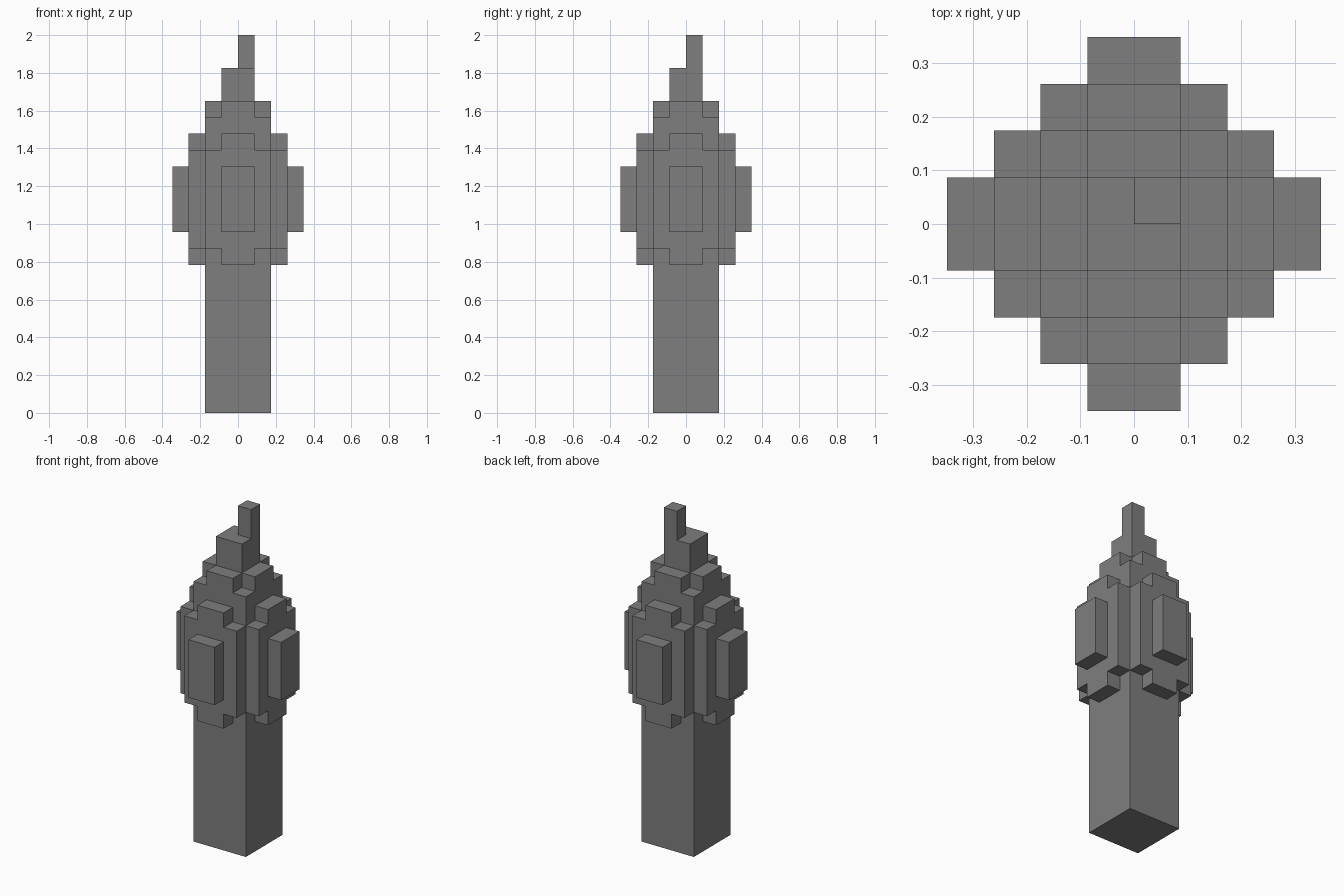
import bpy
import bmesh
from mathutils import Vector
from itertools import product

if "Cube" in bpy.data.objects:
    bpy.data.objects.remove(bpy.data.objects["Cube"], do_unlink=True)

U = 2 / 23  # one block of the model

grey = bpy.data.materials.new("stone_grey")
grey.use_nodes = True
colour = (0.21, 0.21, 0.21, 1)
grey.diffuse_color = colour
grey.node_tree.nodes["Principled BSDF"].inputs["Base Color"].default_value = colour


def box(x0, x1, y0, y1, z0, z1):
    """Set of block cells filling a box."""
    return set(product(range(x0, x1), range(y0, y1), range(z0, z1)))


def turned(cells, quarter):
    """Rotate cells about the vertical axis in quarter turns."""
    for _ in range(quarter):
        cells = {(-y - 1, x, z) for x, y, z in cells}
    return cells


# Square post with a cross-shaped shoulder on top
post = box(-2, 2, -2, 2, 0, 18) | box(-2, 2, -1, 1, 18, 19) | box(-1, 1, -2, 2, 18, 19)
# Spire: narrow block with an off-centre tip
spire = box(-1, 1, -1, 1, 19, 21) | box(0, 1, 0, 1, 21, 23)
# Side panel: notched slab with a raised plate
panel = box(-2, 2, -3, -2, 10, 16) | box(-1, 1, -3, -2, 9, 17) | box(-1, 1, -4, -3, 11, 15)

parts = {"post": post, "spire": spire}
for turn, side in enumerate(("front", "left", "back", "right")):
    parts[side + "_panel"] = turned(panel, turn)
solid = set().union(*parts.values())


def build(name, cells):
    """Skin the cells, leaving out faces buried inside the model."""
    bm = bmesh.new()
    for cell in cells:
        centre = Vector(cell) + Vector((0.5, 0.5, 0.5))
        for axis, sign in product(range(3), (-1, 1)):
            step = Vector((0, 0, 0))
            step[axis] = sign
            if tuple(int(c) for c in Vector(cell) + step) in solid:
                continue
            a, b = Vector((0, 0, 0)), Vector((0, 0, 0))
            a[(axis + 1) % 3] = 0.5
            b[(axis + 2) % 3] = 0.5 * sign
            mid = centre + step / 2
            corners = (mid - a - b, mid + a - b, mid + a + b, mid - a + b)
            bm.faces.new([bm.verts.new(c * U) for c in corners])
    bmesh.ops.remove_doubles(bm, verts=bm.verts, dist=U / 100)
    bmesh.ops.dissolve_limit(bm, angle_limit=0.01, verts=bm.verts, edges=bm.edges)
    mesh = bpy.data.meshes.new(name)
    bm.to_mesh(mesh)
    bm.free()
    mesh.materials.append(grey)
    bpy.context.collection.objects.link(bpy.data.objects.new(name, mesh))


for part_name, part_cells in parts.items():
    build(part_name, part_cells)
